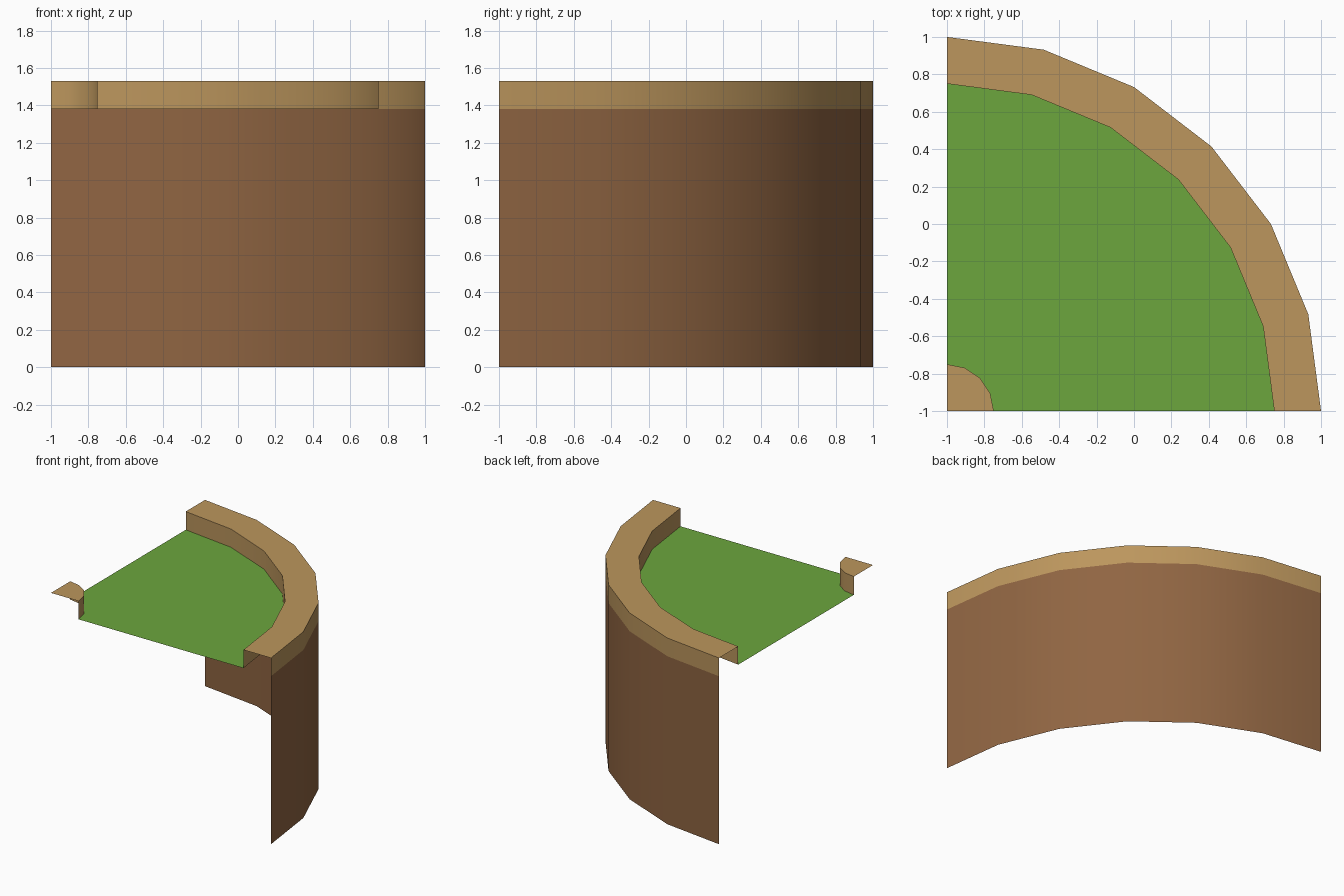
import bpy, bmesh, math

if "Cube" in bpy.data.objects:
    bpy.data.objects.remove(bpy.data.objects["Cube"])

BASE_Z, TOP_Z = 1.38, 1.53      # lawn height, kerb height
CX = CY = -1.0                  # centre of the quarter circle


def material(name, rgb):
    m = bpy.data.materials.new(name)
    lin = [((c / 255 + 0.055) / 1.055) ** 2.4 for c in rgb]
    m.diffuse_color = (*lin, 1)
    m.use_nodes = True
    m.node_tree.nodes["Principled BSDF"].inputs["Base Color"].default_value = m.diffuse_color
    return m


earth = material("earth brown", (144, 101, 66))
sand = material("sand tan", (188, 150, 93))
grass = material("grass green", (108, 166, 61))


def arc(bm, r, z, steps):
    """Quarter-circle row of vertices, from +x round to +y."""
    return [bm.verts.new((CX + r * math.cos(a), CY + r * math.sin(a), z))
            for a in (math.pi / 2 * i / steps for i in range(steps + 1))]


def strip(bm, low, high):
    """Quads between two rows; normal points outward when high is above low."""
    for i in range(len(low) - 1):
        bm.faces.new((low[i], low[i + 1], high[i + 1], high[i]))


def finish(bm, name, mat):
    me = bpy.data.meshes.new(name)
    bm.to_mesh(me)
    bm.free()
    me.materials.append(mat)
    ob = bpy.data.objects.new(name, me)
    bpy.context.collection.objects.link(ob)
    bpy.ops.object.select_all(action='DESELECT')
    ob.select_set(True)
    bpy.context.view_layer.objects.active = ob
    bpy.ops.object.shade_smooth_by_angle(angle=math.radians(35))


# Curved earth wall, open at the tile edges and the bottom
bm = bmesh.new()
strip(bm, arc(bm, 2, 0, 6), arc(bm, 2, BASE_Z, 6))
finish(bm, "earth_wall", earth)

# Outer kerb: outer side, top, inner side
bm = bmesh.new()
rows = [arc(bm, r, z, 6) for r, z in
        ((2, BASE_Z), (2, TOP_Z), (1.75, TOP_Z), (1.75, BASE_Z))]
for a, b in zip(rows, rows[1:]):
    strip(bm, a, b)
finish(bm, "outer_kerb", sand)

# Small inside corner kerb: side and top
bm = bmesh.new()
top = arc(bm, 0.25, TOP_Z, 4)
strip(bm, arc(bm, 0.25, BASE_Z, 4), top)
bm.faces.new([bm.verts.new((CX, CY, TOP_Z))] + top)
finish(bm, "corner_kerb", sand)

# Flat lawn between the two kerbs
bm = bmesh.new()
bm.faces.new(arc(bm, 1.75, BASE_Z, 6) + arc(bm, 0.25, BASE_Z, 4)[::-1])
finish(bm, "lawn", grass)
